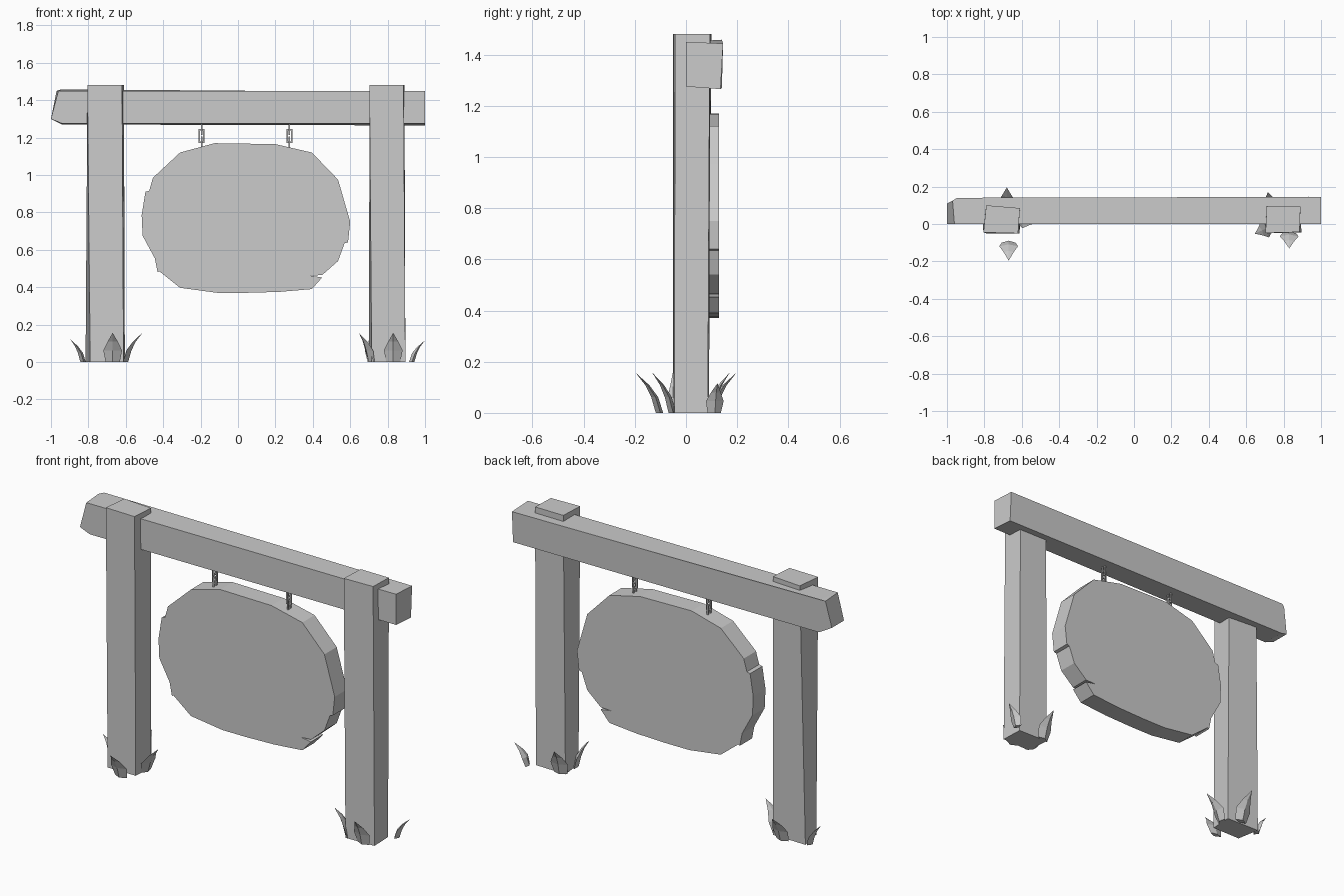
import bpy, bmesh, math
from mathutils import Vector

if "Cube" in bpy.data.objects:
    bpy.data.objects.remove(bpy.data.objects["Cube"])

grey = bpy.data.materials.new("plain_grey")
grey.diffuse_color = (0.6, 0.6, 0.6, 1)
grey.use_nodes = True
grey.node_tree.nodes["Principled BSDF"].inputs["Base Color"].default_value = grey.diffuse_color


def make(name, rings, closed=False):
    """Skin a list of equal-length point rings into one solid."""
    bm = bmesh.new()
    vs = [[bm.verts.new(p) for p in r] for r in rings]
    n = len(vs[0])
    pairs = list(zip(vs, vs[1:])) + ([(vs[-1], vs[0])] if closed else [])
    for a, b in pairs:
        for i in range(n):
            bm.faces.new((a[i], a[(i + 1) % n], b[(i + 1) % n], b[i]))
    if not closed:
        bm.faces.new(vs[0])
        bm.faces.new(vs[-1])
    bmesh.ops.remove_doubles(bm, verts=bm.verts, dist=0.0005)
    bmesh.ops.recalc_face_normals(bm, faces=bm.faces)
    me = bpy.data.meshes.new(name)
    bm.to_mesh(me)
    bm.free()
    me.materials.append(grey)
    ob = bpy.data.objects.new(name, me)
    bpy.context.collection.objects.link(ob)
    return ob


def at_z(quad, z):
    return [(x, y, z) for x, y in quad]


# Slightly crooked posts
make("left_post", [
    at_z([(-.79, -.05), (-.612, -.05), (-.605, .08), (-.815, .085)], 0),
    at_z([(-.805, -.045), (-.62, -.05), (-.61, .085), (-.79, .1)], 1.48)])
make("right_post", [
    at_z([(.715, -.05), (.895, -.045), (.89, .085), (.70, .09)], 0),
    at_z([(.703, -.048), (.885, -.043), (.89, .093), (.71, .095)], 1.48)])

# Cross beam with a chopped left end
make("cross_beam", [
    [(-1, 0, 1.30), (-.96, 0, 1.45), (-.96, 0, 1.45), (1, 0, 1.45), (1, 0, 1.275), (-.94, 0, 1.275)],
    [(-1, .11, 1.30), (-.97, .125, 1.45), (-.945, .14, 1.458), (1, .145, 1.443), (1, .135, 1.265), (-.94, .14, 1.27)]])

# Rough oval board with a crack and edge notches
outline = [(-.31, 1.12), (-.125, 1.17), (.2, 1.165), (.395, 1.12), (.535, .975),
           (.6, .75), (.588, .64), (.57, .635), (.535, .54), (.45, .465),
           (.385, .462), (.45, .452), (.395, .39), (.22, .375), (.04, .37),
           (-.11, .37), (-.31, .397), (-.42, .485), (-.43, .48), (-.445, .555), (-.51, .675),
           (-.515, .785), (-.495, .91), (-.475, .915), (-.455, .985)]
make("sign_board", [[(x, y, z) for x, z in outline] for y in (.017, .128)])


# Chain links: rectangular rings of square bar
def link(name, x, z0, z1, turned):
    c = Vector((x, .07, (z0 + z1) / 2))
    side = Vector((0, 1, 0)) if turned else Vector((1, 0, 0))
    thick = Vector((1, 0, 0)) if turned else Vector((0, 1, 0))
    up = Vector((0, 0, 1))
    w, h, t = .016, (z1 - z0) / 2, .004
    rings = []
    for su, sv in ((-1, -1), (1, -1), (1, 1), (-1, 1)):
        rings.append([c + side * su * (w - i) + up * sv * (h - i) + thick * d
                      for i, d in ((0, -t), (0, t), (2 * t, t), (2 * t, -t))])
    make(name, rings, closed=True)


for x, tag in ((-.195, "left"), (.275, "right")):
    link(tag + "_chain_top", x, 1.215, 1.285, True)
    link(tag + "_chain_middle", x, 1.172, 1.246, False)
    link(tag + "_chain_bottom", x, 1.14, 1.205, True)


# Curved grass leaves: diamond section, widest low down, leaning outward
def leaf(name, x, y, angle, height=.155, reach=.095, width=.05):
    out = Vector((math.cos(angle), math.sin(angle), 0))
    side = Vector((-out.y, out.x, 0))
    rings = []
    for f, w, d, o in ((0, .75, .018, 0), (.4, 1, .017, .2), (.7, .55, .010, .52), (1, .01, .0005, 1)):
        c = Vector((x, y, height * f)) + out * reach * o
        rings.append([c + side * w * width, c + out * d, c - side * w * width, c - out * d * .6])
    make(name, rings)


for i, a in enumerate((
        (-.67, -.1, -90), (-.825, .06, 180, .12, .07, .035),
        (-.605, .03, -12), (-.68, .1, 90),
        (.83, -.05, -90, .155, .08), (.715, -.02, 205, .155, .075),
        (.925, .11, 10, .115, .075, .035), (.73, .09, 100, .155, .08))):
    leaf(f"grass_leaf_{i + 1}", a[0], a[1], math.radians(a[2]), *a[3:])
